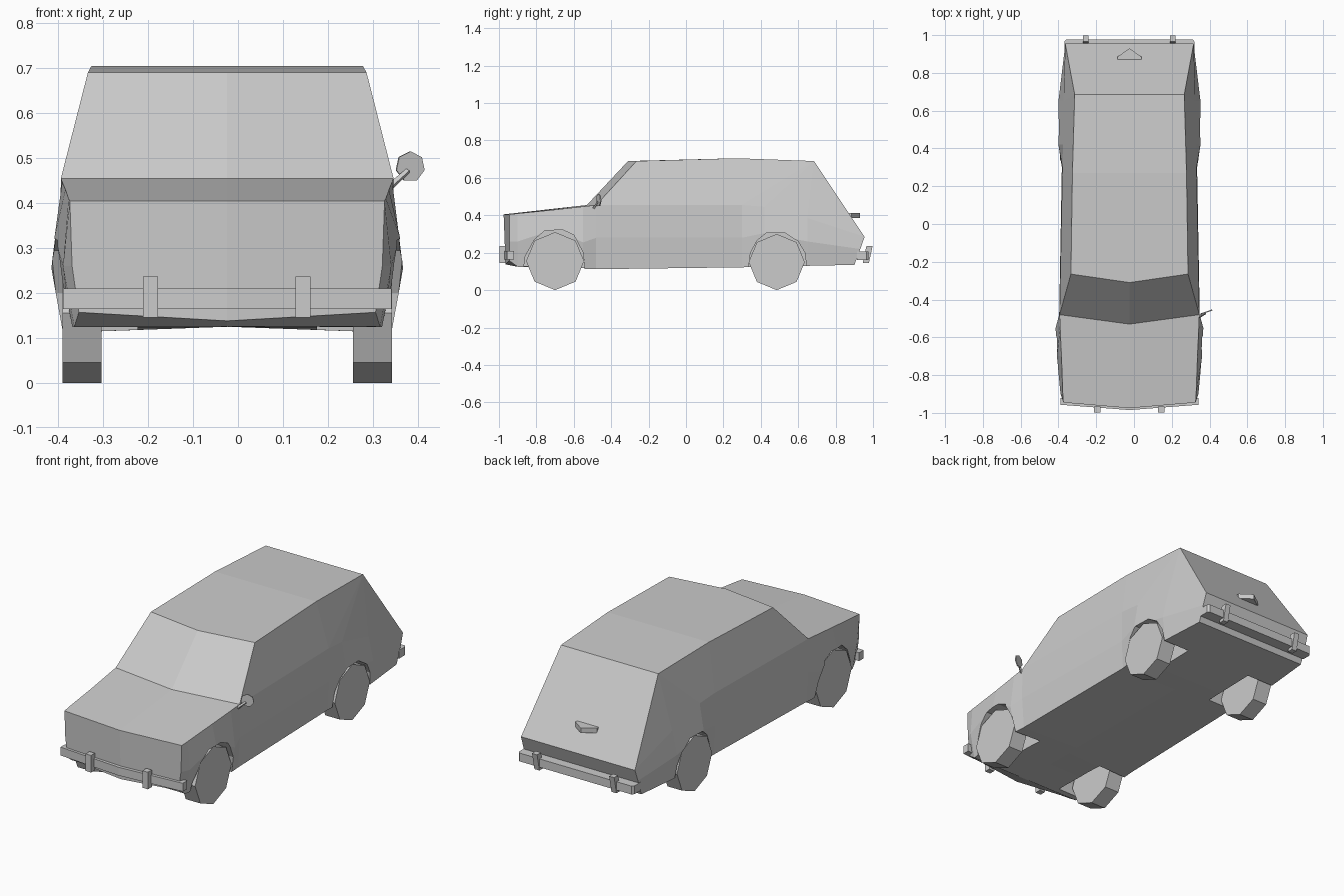
import bpy, bmesh
from mathutils import Vector, Matrix

if "Cube" in bpy.data.objects:
    bpy.data.objects.remove(bpy.data.objects["Cube"])

CX = -0.024  # body centreline; the door mirror offsets the overall bounds


def finish(bm, name):
    bmesh.ops.recalc_face_normals(bm, faces=bm.faces)
    me = bpy.data.meshes.new(name)
    bm.to_mesh(me)
    bm.free()
    ob = bpy.data.objects.new(name, me)
    ob.location.x = CX
    bpy.context.collection.objects.link(ob)
    return ob


def add_prism(bm, pts, axis, a, b):
    """Extrude a 2D outline along x (outline y,z) or z (outline x,y)."""
    def put(p, d):
        return (d, p[0], p[1]) if axis == 'x' else (p[0], p[1], d)
    lo = [bm.verts.new(put(p, a)) for p in pts]
    hi = [bm.verts.new(put(p, b)) for p in pts]
    bm.faces.new(lo)
    bm.faces.new(hi[::-1])
    for i in range(len(pts)):
        j = (i + 1) % len(pts)
        bm.faces.new((lo[i], lo[j], hi[j], hi[i]))


def prism(name, pts, axis, *spans):
    bm = bmesh.new()
    for a, b in spans:
        add_prism(bm, pts, axis, a, b)
    return finish(bm, name)


# Body half: stations of y, then half width and height at belt, bulge and sill
stations = [
    (-0.945, (.350, .405), (.345, .260), (.330, .157)),
    (-0.900, (.353, .410), (.365, .260), (.340, .125)),
    (-0.700, (.360, .430), (.384, .325), (.366, .120)),
    (-0.550, (.367, .447), (.391, .255), (.366, .112)),
    (-0.480, (.370, .455), (.372, .280), (.360, .112)),
    (0.300, (.355, .455), (.358, .280), (.350, .122)),
    (0.420, (.352, .445), (.376, .305), (.362, .125)),
    (0.650, (.349, .385), (.376, .260), (.360, .130)),
    (0.955, (.340, .285), (.342, .220), (.340, .135)),
]
bm = bmesh.new()
V = bm.verts.new
F = bm.faces.new
belt, bulge, sill, floor = [], [], [], []
for i, (y, b, m, s) in enumerate(stations):
    last = i == len(stations) - 1
    belt.append(V((b[0], y, b[1])))
    bulge.append(V((m[0], y - (.023 if last else 0), m[1])))
    ys = y - (.055 if last else 0)
    sill.append(V((s[0], ys, s[1])))
    floor.append(V((0, -.965, .138) if i == 0 else (0, ys, .125 if i < 6 else s[1])))
nose = V((0, -.975, .405))
cowl = V((0, -.530, .455))
tail = V((0, .955, .285))
roof = [V((.310, -.265, .690)), V((.302, .270, .705)), V((.290, .685, .690))]
ridge = [V((0, -.310, .690)), V((0, .270, .705)), V((0, .685, .690))]
for i in range(len(stations) - 1):
    F((belt[i], belt[i + 1], bulge[i + 1], bulge[i]))
    F((bulge[i], bulge[i + 1], sill[i + 1], sill[i]))
    F((sill[i], sill[i + 1], floor[i + 1], floor[i]))
F([nose] + belt[:5] + [cowl])                                # hood
F((nose, belt[0], bulge[0], sill[0], floor[0]))              # front panel
F((cowl, belt[4], roof[0], ridge[0]))                        # windscreen
for i in (0, 1):
    F((ridge[i], roof[i], roof[i + 1], ridge[i + 1]))        # roof
F((belt[4], belt[5], roof[1], roof[0]))                      # side windows
F((belt[5], roof[2], roof[1]))
F((belt[5], belt[6], roof[2]))
F((belt[6], belt[7], roof[2]))
F((belt[7], belt[8], roof[2]))
F((ridge[2], roof[2], belt[8], tail))                        # tailgate
F((tail, belt[8], bulge[8], sill[8], floor[8]))              # rear panel
body = finish(bm, "car_body")
body.modifiers.new("mirror", 'MIRROR').use_clip = True

# Wheel arches cut into the body
arches = {
    "front_arch_cutter": [(-.875, .05), (-.86, .18), (-.81, .27), (-.755, .318),
                          (-.66, .322), (-.60, .295), (-.55, .20), (-.535, .05)],
    "rear_arch_cutter": [(.32, .05), (.345, .20), (.38, .265), (.43, .305),
                         (.53, .305), (.60, .26), (.635, .20), (.655, .05)],
}
for name, pts in arches.items():
    cutter = prism(name, pts, 'x', (.20, .5), (-.5, -.20))
    cutter.hide_render = True
    cutter.display_type = 'WIRE'
    mod = body.modifiers.new(name, 'BOOLEAN')
    mod.operation = 'DIFFERENCE'
    mod.solver = 'EXACT'
    mod.object = cutter

# Bake the cuts and drop the cutters
bpy.context.view_layer.update()
dg = bpy.context.evaluated_depsgraph_get()
baked = bpy.data.meshes.new_from_object(body.evaluated_get(dg))
body.modifiers.clear()
body.data = baked
for name in arches:
    bpy.data.objects.remove(bpy.data.objects[name])

# Eight-sided wheels standing on a corner
for label, y, r in (("front", -.70, .155), ("rear", .485, .150)):
    for side, s in (("right", 1), ("left", -1)):
        bm = bmesh.new()
        bmesh.ops.create_cone(bm, cap_ends=True, segments=8, radius1=r, radius2=r, depth=.087,
                              matrix=Matrix.Translation((s * .323, y, r))
                              @ Matrix.Rotation(1.5707963, 4, 'Y'))
        finish(bm, f"{label}_{side}_wheel")

# Bumpers and their upright guards
prism("front_bumper", [(-.365, -.92), (-.365, -.957), (0, -.985), (.365, -.957),
                       (.365, -.92), (.33, -.92), (.33, -.94), (0, -.965),
                       (-.33, -.94), (-.33, -.92)], 'z', (.165, .21))
prism("rear_bumper", [(-.345, .915), (.345, .915), (.345, .965), (.335, .977),
                      (-.335, .977), (-.345, .965)], 'z', (.162, .207))
prism("front_bumper_guards", [(-.998, .145), (-.965, .145), (-.965, .237), (-.998, .237)],
      'x', (-.187, -.154), (.152, .185))
prism("rear_bumper_guards", [(.945, .145), (.978, .145), (.998, .237), (.965, .237)],
      'x', (-.246, -.216), (.214, .244))

# Wedge-shaped tailgate handle
prism("tailgate_handle", [(-.064, .865), (.064, .865), (.064, .885), (0, .93), (-.064, .885)],
      'z', (.385, .412))

# Door mirror: thin stalk and seven-sided head
bm = bmesh.new()
a, b = Vector((.366, -.492, .440)), Vector((.402, -.472, .472))
bmesh.ops.create_cone(bm, cap_ends=True, segments=4, radius1=.008, radius2=.006,
                      depth=(b - a).length,
                      matrix=Matrix.Translation((a + b) / 2)
                      @ (b - a).to_track_quat('Z', 'Y').to_matrix().to_4x4())
finish(bm, "mirror_stalk")
bm = bmesh.new()
n = Vector((.35, -1, 0))
bmesh.ops.create_cone(bm, cap_ends=True, segments=7, radius1=.034, radius2=.034, depth=.006,
                      matrix=Matrix.Translation((.407, -.466, .481))
                      @ n.to_track_quat('Z', 'Y').to_matrix().to_4x4())
finish(bm, "mirror_head")
